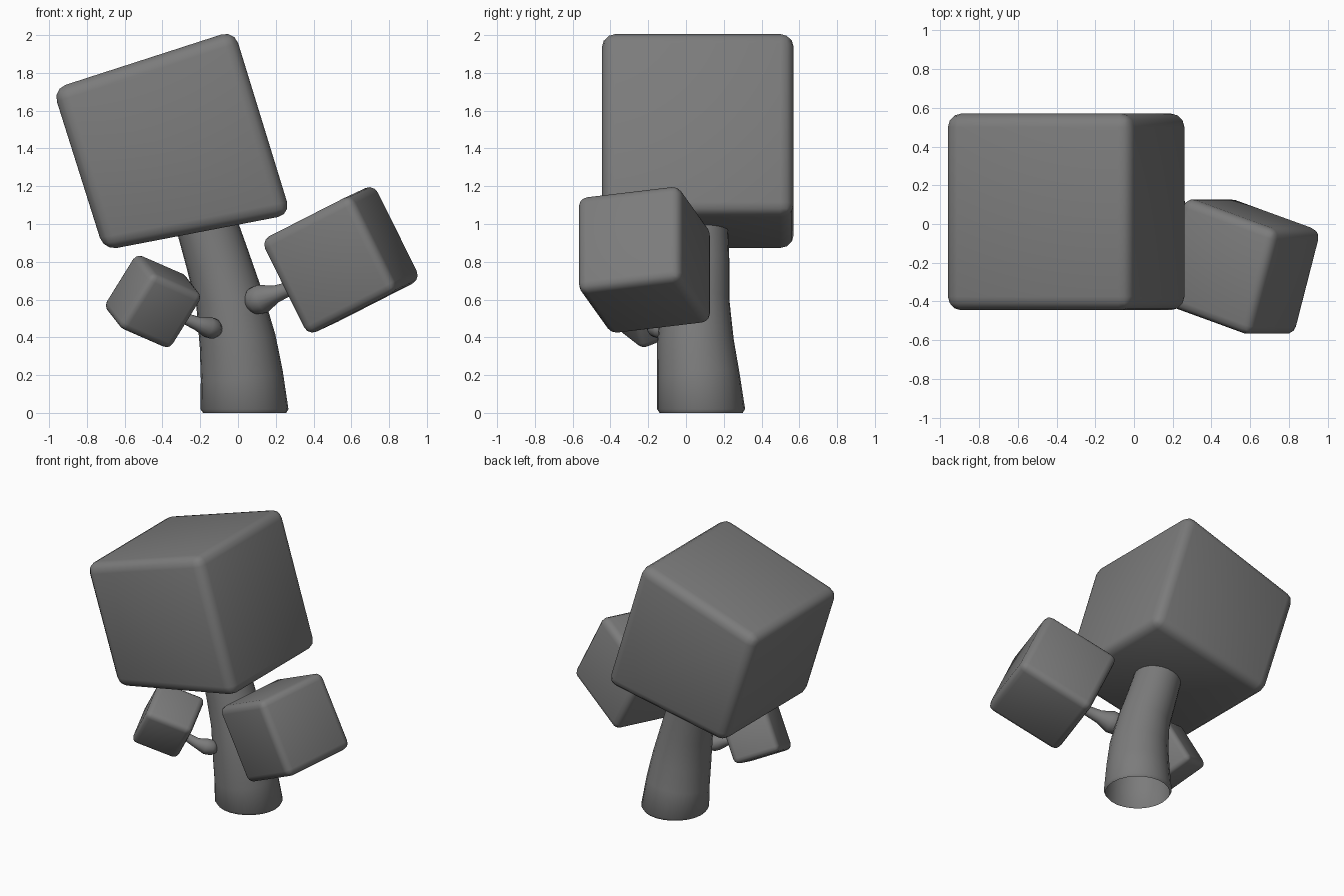
import bpy
import bmesh
from math import cos, sin, tau
from mathutils import Vector

if "Cube" in bpy.data.objects:
    bpy.data.objects.remove(bpy.data.objects["Cube"], do_unlink=True)

grey = bpy.data.materials.new("plain grey")
grey.use_nodes = True
COLOUR = (0.2, 0.2, 0.2, 1)
grey.diffuse_color = COLOUR
grey.node_tree.nodes["Principled BSDF"].inputs["Base Color"].default_value = COLOUR


def finish(name, bm):
    bmesh.ops.recalc_face_normals(bm, faces=bm.faces)
    mesh = bpy.data.meshes.new(name)
    bm.to_mesh(mesh)
    bm.free()
    mesh.materials.append(grey)
    mesh.shade_smooth()
    obj = bpy.data.objects.new(name, mesh)
    bpy.context.collection.objects.link(obj)
    return obj


def block(name, front, depth, bevel):
    """Rounded block: a four-cornered front face pushed back along depth."""
    bm = bmesh.new()
    face = bm.faces.new([bm.verts.new(p) for p in front])
    back = bmesh.ops.extrude_face_region(bm, geom=[face], use_keep_orig=True)
    verts = [v for v in back["geom"] if isinstance(v, bmesh.types.BMVert)]
    bmesh.ops.translate(bm, verts=verts, vec=depth)
    obj = finish(name, bm)
    mod = obj.modifiers.new("rounded edges", "BEVEL")
    mod.width = bevel
    mod.segments = 3
    mod.limit_method = "NONE"


def cube(name, centre, across, down, depth, bevel):
    c, a, d, b = map(Vector, (centre, across, down, depth))
    start = c - (a + d + b) / 2
    block(name, [start, start + a, start + a + d, start + d], b, bevel)


def tube(name, rings, sides=24, cap=False):
    """Tapered tube through (centre, radius) rings, square to the path."""
    bm = bmesh.new()
    points = [Vector(c) for c, r in rings]
    loops = []
    for i, (c, r) in enumerate(rings):
        axis = points[min(i + 1, len(points) - 1)] - points[max(i - 1, 0)]
        if not cap and i < 2:
            axis = Vector((0, 0, 1))
        axis.normalize()
        u = axis.cross(Vector((0, 1, 0))).normalized()
        v = axis.cross(u)
        loops.append([bm.verts.new(points[i] + r * (cos(tau * k / sides) * u + sin(tau * k / sides) * v))
                      for k in range(sides)])
    for low, high in zip(loops, loops[1:]):
        for k in range(sides):
            n = (k + 1) % sides
            bm.faces.new((low[k], low[n], high[n], high[k]))
    if cap:
        bm.faces.new(loops[0])
    finish(name, bm)


# Large leaning crown
block("large_crown",
      [(-0.98, -0.445, 1.715), (-0.02, -0.445, 2.025), (0.28, -0.445, 1.05), (-0.71, -0.445, 0.86)],
      (0, 1.015, 0), 0.07)

# Smaller crowns on the side branches
cube("left_crown", (0.545, -0.22, 0.81), (0.48, -0.175, 0.245), (0.25, 0, -0.505), (0.14, 0.545, 0.065), 0.05)
cube("right_crown", (-0.45, -0.19, 0.59), (0.275, 0.154, -0.12), (-0.18, 0.066, -0.29), (-0.094, 0.308, 0.12), 0.04)

# Trunk, open at the foot
tube("trunk", [((0.035, 0.08, 0), 0.22), ((0.034, 0.08, 0.02), 0.233), ((0.02, 0.065, 0.2), 0.218),
               ((-0.002, 0.05, 0.38), 0.203), ((-0.045, 0.05, 0.6), 0.18),
               ((-0.105, 0.06, 0.8), 0.17), ((-0.18, 0.06, 1.04), 0.16)])

# Side branches, thicker where they meet the trunk
tube("left_branch", [((0.06, -0.06, 0.57), 0.05), ((0.09, -0.08, 0.59), 0.075), ((0.13, -0.1, 0.605), 0.078),
                     ((0.2, -0.13, 0.63), 0.046), ((0.28, -0.16, 0.66), 0.036),
                     ((0.4, -0.19, 0.72), 0.034)], 16, True)
tube("right_branch", [((-0.11, -0.1, 0.44), 0.035), ((-0.13, -0.13, 0.445), 0.054), ((-0.16, -0.155, 0.455), 0.056),
                      ((-0.22, -0.18, 0.475), 0.036), ((-0.28, -0.19, 0.5), 0.03),
                      ((-0.38, -0.19, 0.55), 0.028)], 16, True)
